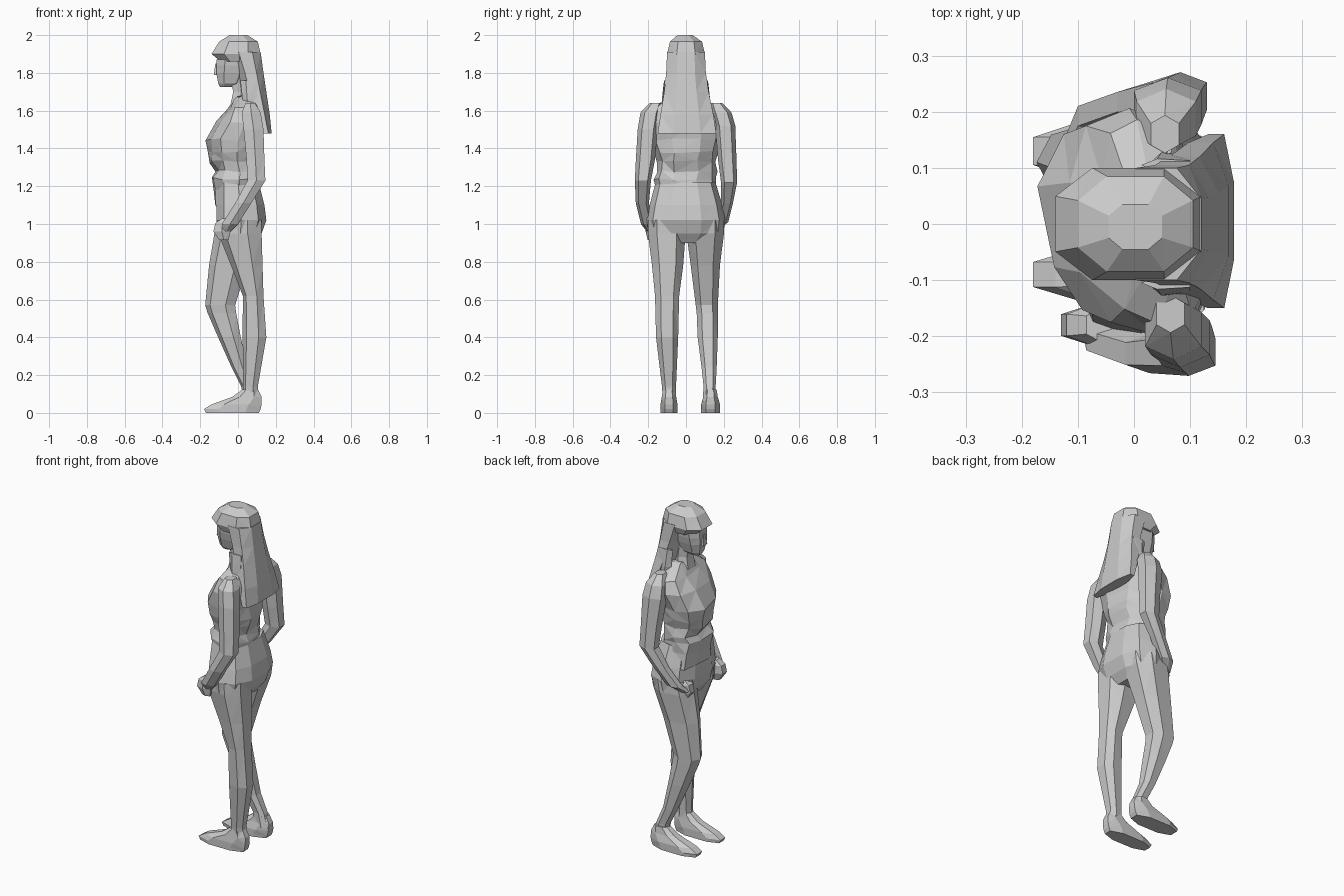
import bpy, bmesh, math, random

random.seed(4)


def loft(name, sections, n=8, p=0.8, jitter=0.0, skew=0.0, tilt=0.0, turn=0.5):
    """Loft horizontal sections given as (x0, x1, y0, y1, z)."""
    bm = bmesh.new()
    rings = []
    for x0, x1, y0, y1, z in sections:
        cx, cy, rx, ry = (x0 + x1) / 2, (y0 + y1) / 2, (x1 - x0) / 2, (y1 - y0) / 2
        ring = []
        for i in range(n):
            a = 2 * math.pi * (i + turn) / n
            k = math.cos(math.pi / n) ** p if turn else 1
            c, s = math.cos(a), math.sin(a)
            dx = rx * math.copysign(abs(c) ** p, c) / k
            dy = ry * math.copysign(abs(s) ** p, s) / k
            j = [random.uniform(-jitter, jitter) for _ in range(3)]
            ring.append(bm.verts.new((cx + dx + skew * dy + j[0], cy + dy + j[1],
                                      z + tilt * dx + j[2])))
        rings.append(ring)
    for a, b in zip(rings, rings[1:]):
        for i in range(n):
            k = (i + 1) % n
            bm.faces.new((a[i], a[k], b[k], b[i]))
    bm.faces.new(rings[0])
    bm.faces.new(rings[-1])
    bmesh.ops.recalc_face_normals(bm, faces=bm.faces)
    bmesh.ops.triangulate(bm, faces=[f for f in bm.faces if len(f.verts) == 4])
    mesh = bpy.data.meshes.new(name)
    bm.to_mesh(mesh)
    bm.free()
    ob = bpy.data.objects.new(name, mesh)
    bpy.context.collection.objects.link(ob)
    return ob


# Hips and trousers top
loft("hips", [
    (-.07, .09, -.12, .12, .90),
    (-.10, .125, -.19, .19, .95),
    (-.115, .15, -.20, .20, 1.02),
    (-.115, .14, -.185, .185, 1.10),
    (-.11, .11, -.155, .15, 1.22),
], n=10)

# Creased shirt, slightly twisted
loft("shirt", [
    (-.12, .10, -.165, .165, 1.10),
    (-.12, .105, -.155, .155, 1.18),
    (-.135, .10, -.16, .15, 1.24),
    (-.115, .095, -.145, .155, 1.28),
    (-.14, .105, -.15, .155, 1.33),
    (-.15, .115, -.16, .165, 1.38),
    (-.158, .12, -.175, .175, 1.445),
    (-.105, .125, -.195, .195, 1.54),
    (-.055, .11, -.175, .175, 1.61),
    (-.02, .08, -.07, .07, 1.675),
], n=10, jitter=.008, skew=-.12, turn=.5)

# Neck and face
loft("neck", [
    (-.04, .06, -.055, .055, 1.63),
    (-.025, .06, -.045, .045, 1.70),
    (-.045, .06, -.045, .045, 1.78),
], n=6)
loft("head", [
    (-.095, -.035, -.025, .025, 1.725),
    (-.105, .02, -.045, .045, 1.745),
    (-.115, .05, -.062, .062, 1.80),
    (-.115, .06, -.07, .07, 1.84),
    (-.11, .07, -.075, .075, 1.90),
], n=8)
loft("nose", [
    (-.128, -.09, -.018, .018, 1.79),
    (-.12, -.09, -.008, .008, 1.85),
], n=4)

# Long hair: fringe, crown and fall down the back
loft("hair_crown", [
    (-.09, .10, -.085, .085, 1.86),
    (-.14, .12, -.10, .10, 1.90),
    (-.10, .105, -.085, .085, 1.965),
    (-.045, .05, -.045, .035, 2.0),
], n=8)
loft("hair_fall", [
    (.115, .178, -.15, .16, 1.48),
    (.07, .168, -.135, .145, 1.58),
    (.03, .15, -.115, .12, 1.70),
    (.00, .135, -.105, .105, 1.80),
    (-.04, .12, -.10, .10, 1.91),
], n=8, p=.9)
for y in (-.105, .105):
    loft("hair_strand", [
        (.05, .12, y - .02, y + .02, 1.56),
        (.03, .10, y - .02, y + .02, 1.66),
        (.02, .10, y - .01, y + .01, 1.76),
    ], n=5)

# Straight leg
loft("straight_leg", [
    (.025, .105, -.12, -.055, .06),
    (.03, .105, -.125, -.055, .14),
    (.03, .15, -.155, -.045, .40),
    (.03, .135, -.16, -.04, .62),
    (-.03, .13, -.175, -.02, .78),
    (-.095, .125, -.195, -.008, .95),
    (-.10, .125, -.195, -.01, 1.02),
], n=7)

# Leg with the knee bent forward
loft("bent_leg", [
    (.035, .12, .09, .155, .06),
    (.02, .095, .095, .155, .14),
    (-.03, .05, .085, .16, .24),
    (-.10, .015, .065, .165, .40),
    (-.155, -.01, .06, .165, .53),
    (-.167, -.015, .055, .165, .57),
    (-.145, .05, .03, .175, .78),
    (-.115, .11, .008, .195, .95),
    (-.10, .12, .01, .195, 1.02),
], n=7)

# Feet
for name, y, w, skew in (("straight_foot", -.09, .045, 0), ("bent_foot", .13, .05, 0)):
    loft(name, [
        (-.17, .11, y - w, y + w, 0),
        (-.18, .12, y - w, y + w, .02),
        (-.14, .125, y - w, y + w, .045),
        (-.03, .125, y - .038, y + .038, .085),
        (.025, .105, y - .032, y + .032, .125),
    ], n=8)

# Arms hanging to the elbow, forearms coming forward
loft("near_arm", [
    (-.09, -.04, -.205, -.165, .96),
    (-.085, .00, -.235, -.18, 1.00),
    (-.015, .07, -.262, -.20, 1.11),
    (.05, .145, -.266, -.19, 1.23),
    (.045, .14, -.26, -.17, 1.34),
    (.03, .135, -.25, -.155, 1.50),
    (.02, .12, -.235, -.14, 1.59),
    (.04, .09, -.19, -.13, 1.64),
], n=6)
loft("far_arm", [
    (-.12, -.07, .12, .17, .97),
    (-.10, -.02, .165, .22, 1.01),
    (-.03, .055, .19, .245, 1.11),
    (.035, .13, .19, .266, 1.22),
    (.025, .125, .175, .262, 1.34),
    (.00, .12, .16, .255, 1.52),
    (.005, .11, .14, .235, 1.59),
    (.03, .08, .13, .19, 1.64),
], n=6)

# Hands resting on the front of the thighs
for name, y in (("near_hand", -.18), ("far_hand", .125)):
    loft(name, [
        (-.10, -.05, y - .02, y + .02, .915),
        (-.13, -.04, y - .03, y + .03, .96),
        (-.12, -.045, y - .03, y + .03, 1.005),
        (-.085, -.04, y - .025, y + .025, 1.03),
    ], n=6)
